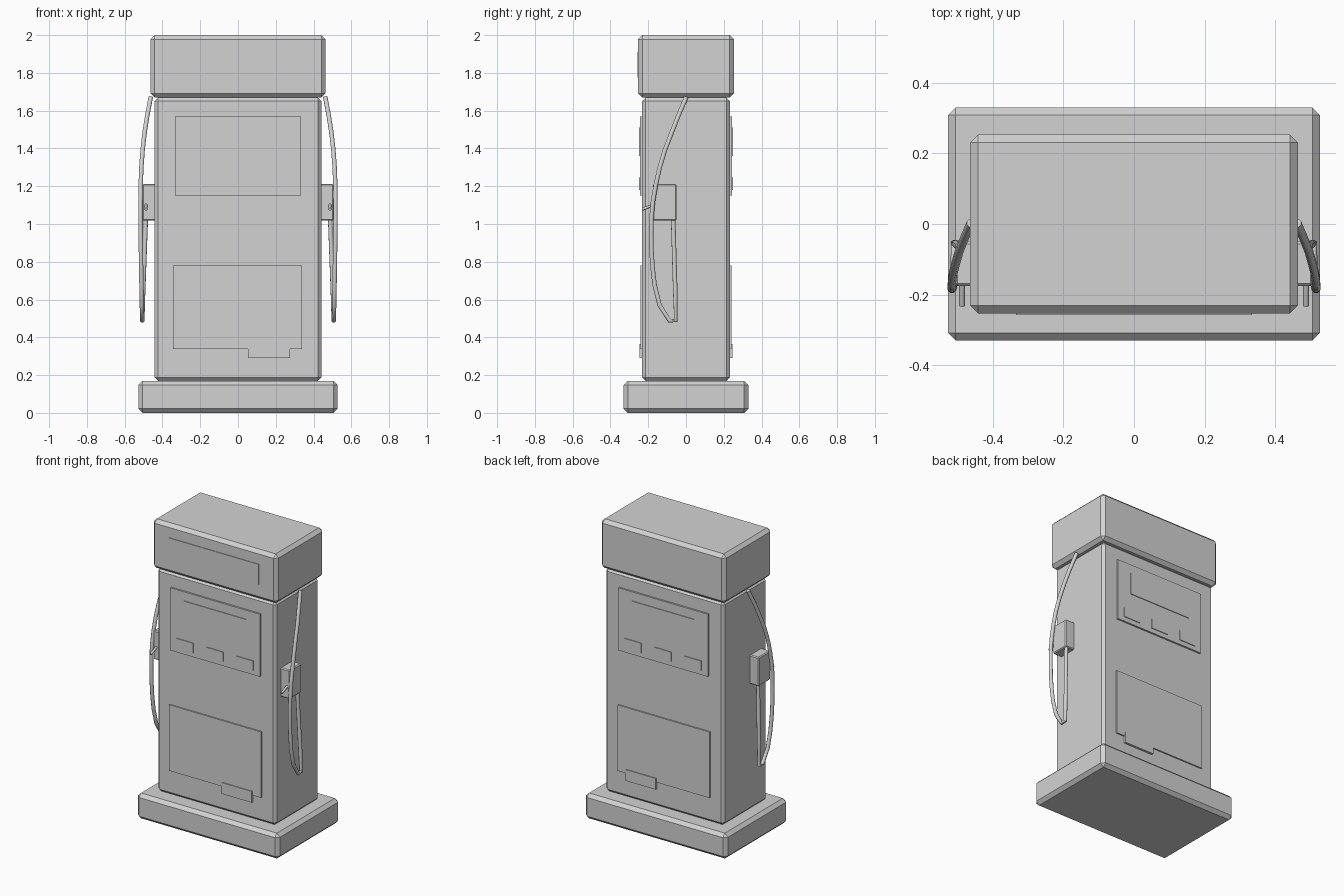
import bpy
import bmesh
from mathutils import Vector

if "Cube" in bpy.data.objects:
    bpy.data.objects.remove(bpy.data.objects["Cube"])

grey = bpy.data.materials.new("light_grey")
grey.diffuse_color = (0.65, 0.65, 0.65, 1)
grey.use_nodes = True
grey.node_tree.nodes["Principled BSDF"].inputs["Base Color"].default_value = grey.diffuse_color


def box(name, x0, x1, y0, y1, z0, z1, bevel=0.0):
    """Axis-aligned box with optional chamfered edges."""
    bm = bmesh.new()
    bmesh.ops.create_cube(bm, size=1)
    for v in bm.verts:
        v.co = Vector(((x0 + x1) / 2 + v.co.x * (x1 - x0),
                       (y0 + y1) / 2 + v.co.y * (y1 - y0),
                       (z0 + z1) / 2 + v.co.z * (z1 - z0)))
    if bevel:
        bmesh.ops.bevel(bm, geom=bm.edges[:], offset=bevel, segments=1,
                        affect='EDGES', profile=0.5)
    bmesh.ops.recalc_face_normals(bm, faces=bm.faces)
    me = bpy.data.meshes.new(name)
    bm.to_mesh(me)
    bm.free()
    me.materials.append(grey)
    ob = bpy.data.objects.new(name, me)
    bpy.context.collection.objects.link(ob)
    return ob


def tube(name, points, radius):
    """Round tube along a polyline, converted to a mesh."""
    cu = bpy.data.curves.new(name, 'CURVE')
    cu.dimensions = '3D'
    cu.bevel_depth = radius
    cu.bevel_resolution = 2
    cu.use_fill_caps = True
    sp = cu.splines.new('POLY')
    sp.points.add(len(points) - 1)
    for p, co in zip(sp.points, points):
        p.co = (*co, 1)
    tmp = bpy.data.objects.new(name + "_curve", cu)
    bpy.context.collection.objects.link(tmp)
    dg = bpy.context.evaluated_depsgraph_get()
    me = bpy.data.meshes.new_from_object(tmp.evaluated_get(dg))
    bpy.data.objects.remove(tmp)
    me.materials.clear()
    me.materials.append(grey)
    ob = bpy.data.objects.new(name, me)
    bpy.context.collection.objects.link(ob)
    bpy.ops.object.select_all(action='DESELECT')
    ob.select_set(True)
    bpy.context.view_layer.objects.active = ob
    bpy.ops.object.shade_smooth_by_angle(angle=0.9)
    return ob


# Main housing
box("base_plinth", -0.527, 0.527, -0.33, 0.33, 0, 0.17, 0.022)
box("pump_body", -0.441, 0.441, -0.232, 0.232, 0.17, 1.67, 0.018)
box("top_cabinet", -0.464, 0.464, -0.253, 0.253, 1.67, 2.0, 0.022)
box("top_sign_plate", -0.334, 0.334, -0.257, -0.24, 1.775, 1.91)


def plate(name, x0, x1, z0, z1, depth, s):
    """Plate on the front (s=-1) or back (s=1) of the body."""
    box(name, x0, x1, min(s * 0.22, s * depth), max(s * 0.22, s * depth), z0, z1)


# Panels on the front and back
for side, s in (("front", -1), ("back", 1)):
    plate(side + "_display_panel", -0.333, 0.333, 1.15, 1.57, 0.244, s)
    plate(side + "_screen", -0.232, 0.232, 1.36, 1.51, 0.249, s)
    for i in (-1, 0, 1):
        plate(f"{side}_button_{i + 2}", i * 0.222 - 0.063, i * 0.222 + 0.063,
              1.18, 1.245, 0.249, s)
    plate(side + "_lower_panel", -0.344, 0.339, 0.337, 0.78, 0.241, s)
    plate(side + "_panel_tab", 0.052, 0.275, 0.29, 0.365, 0.247, s)

# Hose, nozzle holder and lever on each side
hose = [(0.462, 0.002, 1.672), (0.481, -0.042, 1.57), (0.495, -0.077, 1.48),
        (0.505, -0.112, 1.39), (0.512, -0.14, 1.296), (0.515, -0.16, 1.206),
        (0.516, -0.175, 1.12), (0.516, -0.182, 1.04), (0.515, -0.184, 0.95),
        (0.514, -0.183, 0.862), (0.513, -0.177, 0.77), (0.511, -0.166, 0.677),
        (0.509, -0.14, 0.571), (0.507, -0.088, 0.488), (0.507, -0.054, 0.49),
        (0.502, -0.057, 0.65), (0.488, -0.068, 1.03)]
for side, s in (("right", 1), ("left", -1)):
    tube(side + "_hose", [(s * x, y, z) for x, y, z in hose], 0.0125)
    xa, xb = sorted((s * 0.435, s * 0.506))
    box(side + "_nozzle_holder", xa, xb, -0.175, -0.05, 1.018, 1.212, 0.006)
    tube(side + "_nozzle_lever",
         [(s * 0.487, -0.232, 1.078), (s * 0.487, -0.16, 1.105)], 0.008)
